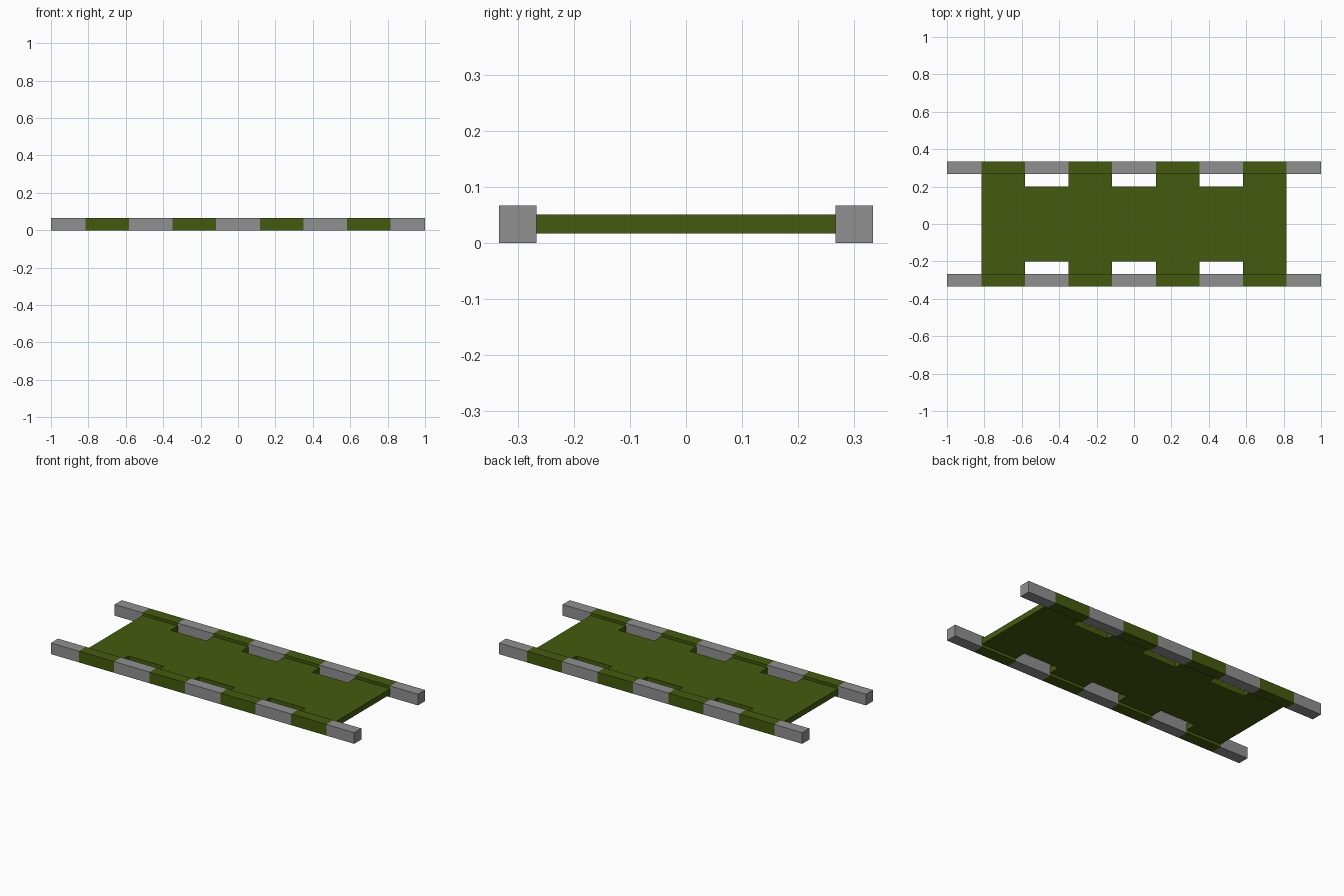
import bpy, bmesh
from mathutils import Vector

if "Cube" in bpy.data.objects:
    bpy.data.objects.remove(bpy.data.objects["Cube"])

U = 1 / 60                       # design grid
CUTS = [-49, -35, -21, -7, 7, 21, 35, 49]   # band edges along the poles
BANDS = list(zip(CUTS[::2], CUTS[1::2]))

green = bpy.data.materials.new("canvas_green")
green.diffuse_color = (0.06, 0.105, 0.004, 1)
green.use_nodes = True
green.node_tree.nodes["Principled BSDF"].inputs["Base Color"].default_value = green.diffuse_color
grey = bpy.data.materials.new("pole_grey")
grey.diffuse_color = (0.28, 0.28, 0.28, 1)
grey.use_nodes = True
grey.node_tree.nodes["Principled BSDF"].inputs["Base Color"].default_value = grey.diffuse_color


def finish(bm, name, mats):
    bmesh.ops.recalc_face_normals(bm, faces=bm.faces)
    mesh = bpy.data.meshes.new(name)
    bm.to_mesh(mesh)
    bm.free()
    for m in mats:
        mesh.materials.append(m)
    obj = bpy.data.objects.new(name, mesh)
    bpy.context.collection.objects.link(obj)
    return obj


# Poles: square bars sliced at the band edges, wrapped parts coloured green
def pole(name, y):
    bm = bmesh.new()
    bmesh.ops.create_cube(bm, size=1)
    bmesh.ops.scale(bm, verts=bm.verts, vec=(120 * U, 4 * U, 4 * U))
    bmesh.ops.translate(bm, verts=bm.verts, vec=(0, y * U, 2 * U))
    for x in CUTS:
        bmesh.ops.bisect_plane(bm, geom=bm.verts[:] + bm.edges[:] + bm.faces[:],
                               plane_co=(x * U, 0, 0), plane_no=(1, 0, 0))
    for f in bm.faces:
        cx = f.calc_center_median().x / U
        f.material_index = int(any(a < cx < b for a, b in BANDS))
    return finish(bm, name, [grey, green])


pole("front_pole", -18)
pole("back_pole", 18)

# Canvas: sheet outline with tabs reaching the poles, extruded to thickness
front = []
for i, (a, b) in enumerate(BANDS):
    if i:
        front.append((a, -12))
    front += [(a, -16), (b, -16)]
    if i < len(BANDS) - 1:
        front.append((b, -12))
outline = front + [(x, -y) for x, y in reversed(front)]

bm = bmesh.new()
face = bm.faces.new([bm.verts.new((x * U, y * U, 1 * U)) for x, y in outline])
ext = bmesh.ops.extrude_face_region(bm, geom=[face])
top = [v for v in ext["geom"] if isinstance(v, bmesh.types.BMVert)]
bmesh.ops.translate(bm, verts=top, vec=Vector((0, 0, 2 * U)))
finish(bm, "canvas_sheet", [green])
